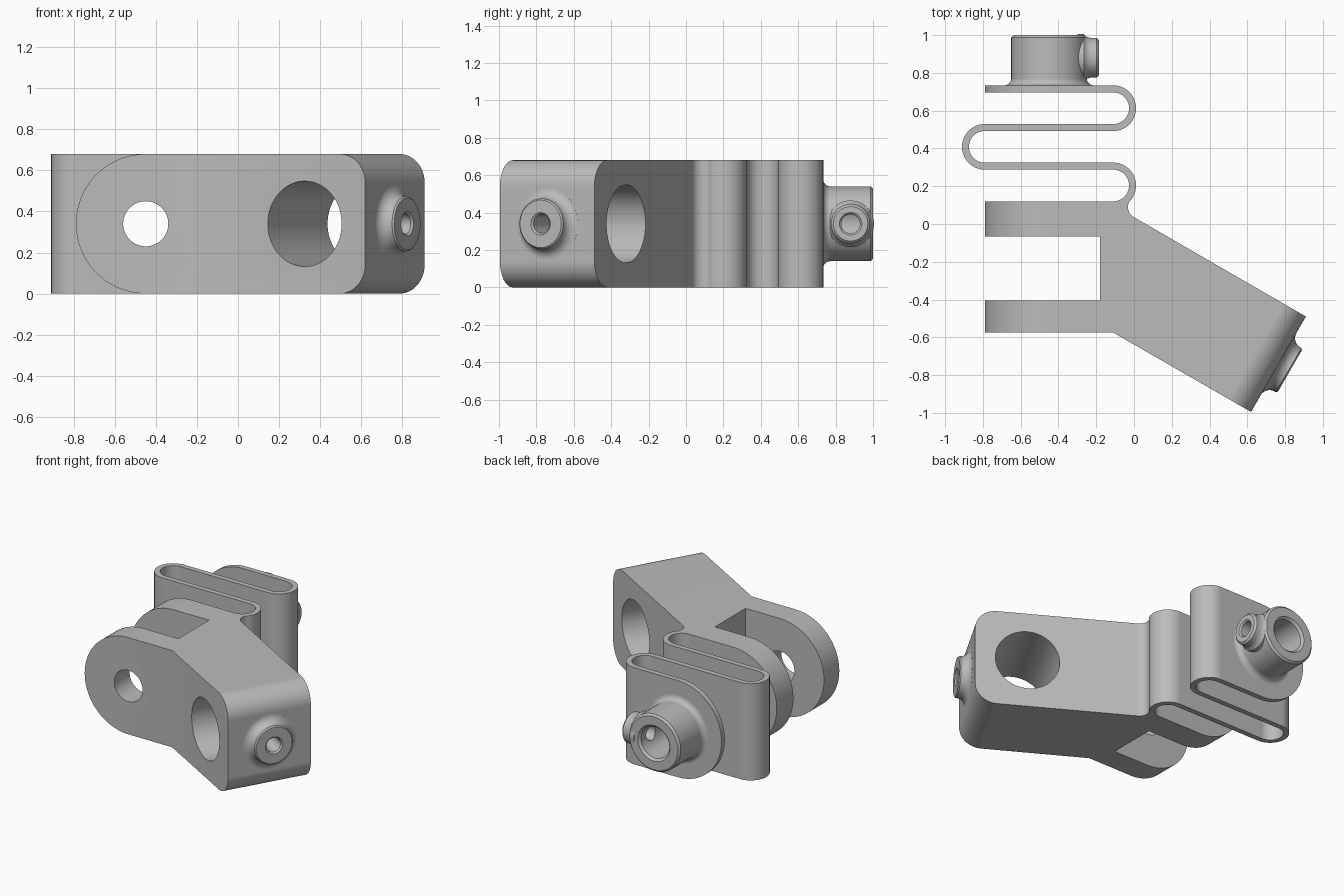
import bpy, bmesh, math
from mathutils import Vector, Matrix

if "Cube" in bpy.data.objects:
    bpy.data.objects.remove(bpy.data.objects["Cube"])

H = 0.68                    # height of the bracket
MID = H / 2
XP = -0.45                  # pivot axis position
ARM = Vector((0.866, -0.5, 0)).normalized()    # direction of the angled arm
ACROSS = Vector((0.5, 0.866, 0)).normalized()  # across the arm

grey = bpy.data.materials.new("plain grey")
grey.diffuse_color = (0.5, 0.5, 0.5, 1)
grey.use_nodes = True
grey.node_tree.nodes["Principled BSDF"].inputs["Base Color"].default_value = grey.diffuse_color


def make_object(name, bm):
    bmesh.ops.recalc_face_normals(bm, faces=bm.faces[:])
    me = bpy.data.meshes.new(name)
    bm.to_mesh(me)
    bm.free()
    me.materials.append(grey)
    ob = bpy.data.objects.new(name, me)
    bpy.context.collection.objects.link(ob)
    return ob


def arc(cx, cy, r, a0, a1, n=20):
    out = []
    for i in range(n + 1):
        a = math.radians(a0 + (a1 - a0) * i / n)
        out.append((cx + r * math.cos(a), cy + r * math.sin(a)))
    return out


def frame(origin, axis):
    rot = Vector(axis).to_track_quat('Z', 'Y').to_matrix().to_4x4()
    return Matrix.Translation(Vector(origin)) @ rot


def lathe(name, profile, origin, axis, n=64):
    """Revolve a closed (radius, height) profile into a ring-shaped solid."""
    bm = bmesh.new()
    rings = []
    for i in range(n):
        a = 2 * math.pi * i / n
        rings.append([bm.verts.new((r * math.cos(a), r * math.sin(a), h))
                      for r, h in profile])
    m = len(profile)
    for i in range(n):
        p, q = rings[i], rings[(i + 1) % n]
        for j in range(m):
            k = (j + 1) % m
            bm.faces.new((p[j], q[j], q[k], p[k]))
    bm.transform(frame(origin, axis))
    return make_object(name, bm)


def drill(ob, r, start, end):
    """Cut a round hole between two points."""
    start, end = Vector(start), Vector(end)
    bm = bmesh.new()
    bmesh.ops.create_cone(bm, cap_ends=True, segments=64, radius1=r, radius2=r,
                          depth=(end - start).length,
                          matrix=frame((start + end) / 2, end - start))
    cutter = make_object("hole_cutter", bm)
    cutter.hide_render = True
    mod = ob.modifiers.new("hole", 'BOOLEAN')
    mod.operation = 'DIFFERENCE'
    mod.solver = 'EXACT'
    mod.object = cutter
    with bpy.context.temp_override(object=ob, active_object=ob):
        bpy.ops.object.modifier_apply(modifier=mod.name)
    bpy.data.objects.remove(cutter)


# Plan outline: clevis, angled arm and folded spring in one loop
RO, RI = 0.121, 0.084               # outer and inner radius of spring bends
C1, C2, C3 = 0.204, 0.4085, 0.613   # bend centres
XR, XL = -0.11, -0.79
outline = [(XL, -0.575), (XR, -0.575), (0.62, -0.995), (0.91, -0.49)]
outline += arc(0.028, 0.089, 0.06, 240, 142, 12)    # neck fillet
outline += arc(XR, C1, RO, -36, 90)
outline += arc(XL, C2, RI, 270, 90)
outline += arc(XR, C3, RO, -90, 90)
outline += [(XL, C3 + RO), (XL, C3 + RI)]           # free end of spring
outline += arc(XR, C3, RI, 90, -90)
outline += arc(XL, C2, RO, 90, 270)
outline += arc(XR, C1, RI, 90, -90)
outline += [(XL, 0.12), (XL, -0.065), (-0.18, -0.065),
            (-0.18, -0.405), (XL, -0.405)]          # clevis slot

bm = bmesh.new()
low = [bm.verts.new((x, y, 0)) for x, y in outline]
high = [bm.verts.new((x, y, H)) for x, y in outline]
bm.faces.new(low[::-1])
bm.faces.new(high)
for i in range(len(low)):
    j = (i + 1) % len(low)
    bm.faces.new((low[i], low[j], high[j], high[i]))
bmesh.ops.recalc_face_normals(bm, faces=bm.faces[:])


def end_edges(test):
    return [e for e in bm.edges
            if abs(e.verts[0].co.z - e.verts[1].co.z) < 1e-4
            and all(test(v.co.x) for v in e.verts)]


# Round the lug ends, then the arm tip
for test, radius, seg in ((lambda x: abs(x - XL) < 1e-4, 0.339, 24),
                          (lambda x: x > 0.6, 0.14, 12)):
    bmesh.ops.bevel(bm, geom=end_edges(test), offset=radius, offset_type='OFFSET',
                    segments=seg, profile=0.5, affect='EDGES', clamp_overlap=False)
body = make_object("bracket_body", bm)

# Pivot bore, cross hole in the arm, and screw hole from the arm tip
cross = Vector((0.4705, -0.574, MID))
tip = Vector((0.765, -0.7425, MID))
drill(body, 0.11, (XP, -1, MID), (XP, 0.9, MID))
drill(body, 0.208, cross - ACROSS * 0.45, cross + ACROSS * 0.45)
drill(body, 0.05, cross, tip + ARM * 0.1)

# Flared screw boss on the arm tip
arm_boss = lathe("arm_boss",
                 [(0.05, -0.002), (0.19, -0.002)] + arc(0.19, 0.055, 0.055, 270, 180, 10)
                 + [(0.135, 0.062), (0.127, 0.07), (0.06, 0.07), (0.05, 0.06)],
                 tip, ARM)

# Round socket on the free end of the spring
socket = lathe("socket",
               [(0.11, 0), (0.237, 0)] + arc(0.237, 0.039, 0.037, 270, 180, 8)
               + [(0.2, 0.255), (0.187, 0.268), (0.125, 0.268), (0.11, 0.253)],
               (XP, 0.732, MID), (0, 1, 0))
drill(socket, 0.05, (XP, 0.88, MID), (0, 0.88, MID))

# Screw boss on the side of the socket
socket_boss = lathe("socket_boss",
                    [(0.05, 0.15), (0.125, 0.15), (0.125, 0.185), (0.111, 0.2),
                     (0.105, 0.22), (0.105, 0.252), (0.092, 0.265),
                     (0.06, 0.265), (0.05, 0.255)],
                    (XP, 0.88, MID), (1, 0, 0), 48)

# Smooth shading with sharp edges kept
for ob in (body, arm_boss, socket, socket_boss):
    bpy.ops.object.select_all(action='DESELECT')
    ob.select_set(True)
    bpy.context.view_layer.objects.active = ob
    bpy.ops.object.shade_smooth_by_angle(angle=math.radians(30))
    wn = ob.modifiers.new("even_normals", 'WEIGHTED_NORMAL')
    wn.keep_sharp = True
